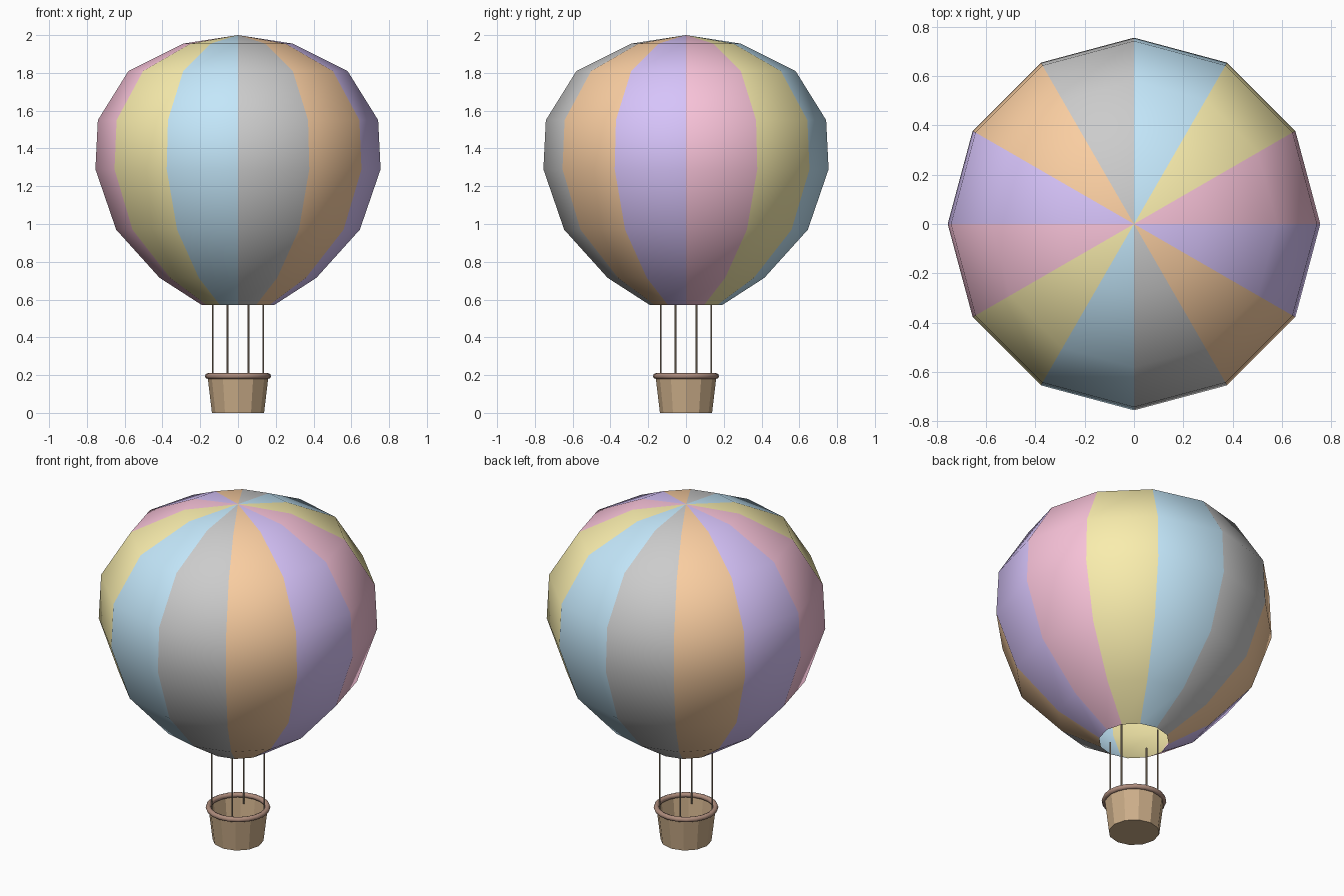
import bpy, bmesh, math

if "Cube" in bpy.data.objects:
    bpy.data.objects.remove(bpy.data.objects["Cube"])

SIDES = 12


def material(name, rgb):
    m = bpy.data.materials.new(name)
    m.diffuse_color = (*rgb, 1)
    m.use_nodes = True
    m.node_tree.nodes["Principled BSDF"].inputs["Base Color"].default_value = m.diffuse_color
    return m


def revolve(name, profile, mats, smooth):
    """Revolve (radius, z) points, listed bottom to top; a zero radius closes to a point."""
    bm = bmesh.new()
    rings = []
    for r, z in profile:
        if r == 0:
            rings.append([bm.verts.new((0, 0, z))] * SIDES)
        else:
            rings.append([bm.verts.new((r * math.cos(a), r * math.sin(a), z))
                          for a in (2 * math.pi * i / SIDES for i in range(SIDES))])
    for low, high in zip(rings, rings[1:]):
        for i in range(SIDES):
            j = (i + 1) % SIDES
            corners = list(dict.fromkeys((low[i], low[j], high[j], high[i])))
            face = bm.faces.new(corners)
            face.material_index = i % len(mats)
            face.smooth = smooth
    mesh = bpy.data.meshes.new(name)
    bm.to_mesh(mesh)
    bm.free()
    for m in mats:
        mesh.materials.append(m)
    obj = bpy.data.objects.new(name, mesh)
    bpy.context.collection.objects.link(obj)
    return obj


# Envelope: twelve gores in six repeating colours, open at the mouth
gores = [material("pink", (0.95, 0.55, 0.70)),
         material("yellow", (0.95, 0.85, 0.42)),
         material("blue", (0.55, 0.80, 0.96)),
         material("grey", (0.78, 0.78, 0.78)),
         material("orange", (0.96, 0.62, 0.36)),
         material("purple", (0.68, 0.55, 0.96))]
revolve("envelope", [(0.19, 0.57), (0.415, 0.715), (0.645, 0.97), (0.755, 1.29),
                     (0.742, 1.55), (0.58, 1.81), (0.29, 1.955), (0, 2.0)], gores, True)

# Basket: open tapered tub with a floor
wicker = material("wicker", (0.60, 0.42, 0.25))
revolve("basket", [(0, 0), (0.138, 0), (0.162, 0.2)], [wicker], False)

# Padded rim
bpy.ops.mesh.primitive_torus_add(location=(0, 0, 0.195), major_radius=0.16, minor_radius=0.015,
                                 major_segments=20, minor_segments=8)
rim = bpy.context.object
rim.name = "basket_rim"
rim.data.materials.append(material("leather", (0.42, 0.26, 0.20)))
bpy.ops.object.shade_smooth()

# Four ropes from the basket up into the mouth
rope_mat = material("rope", (0.32, 0.25, 0.18))
for k in range(4):
    a = math.radians(22.5 + 90 * k)
    bpy.ops.mesh.primitive_cylinder_add(vertices=6, radius=0.005, depth=0.45,
                                        location=(0.145 * math.cos(a), 0.145 * math.sin(a), 0.375))
    rope = bpy.context.object
    rope.name = f"rope_{k + 1}"
    rope.data.materials.append(rope_mat)
